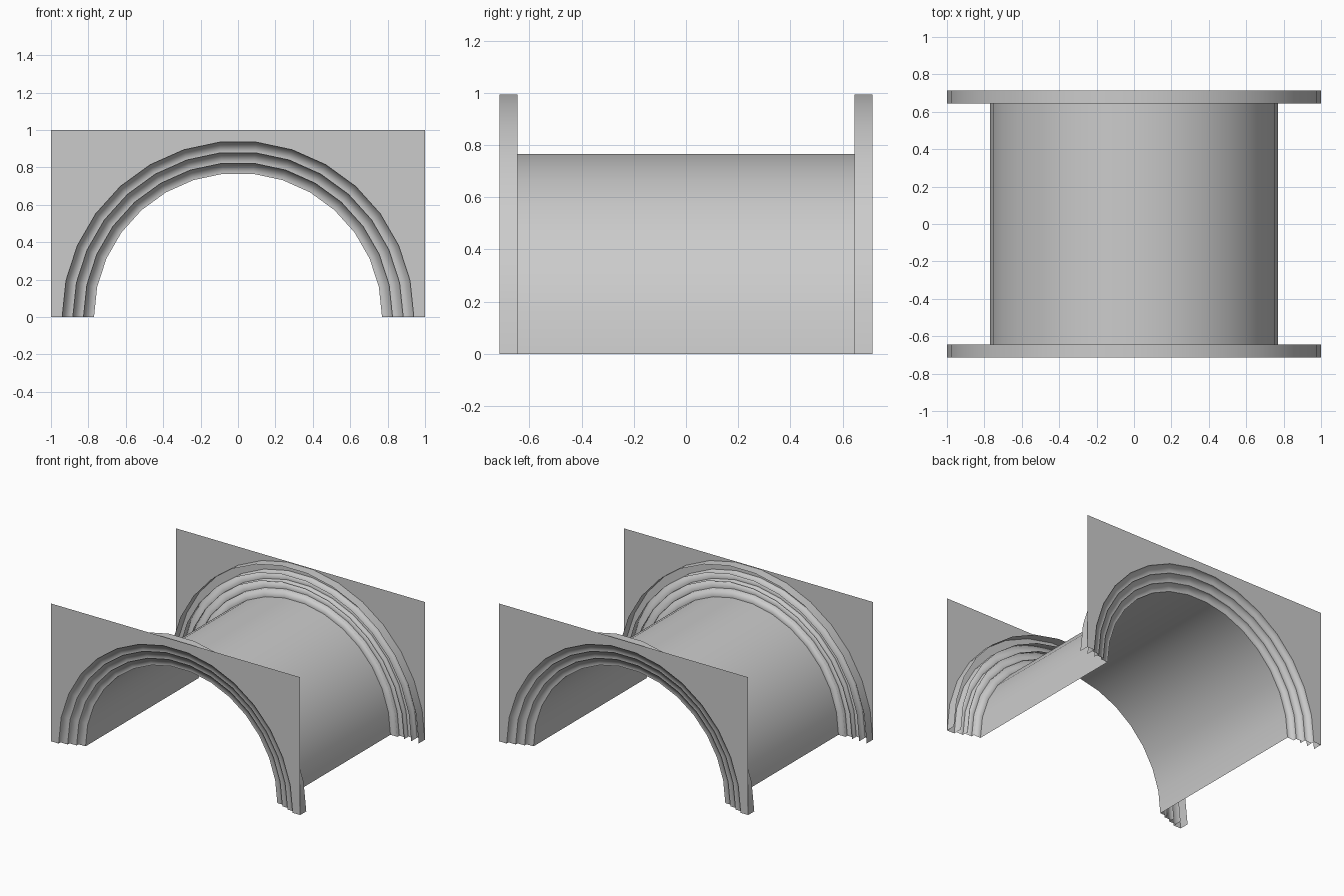
import bpy
import bmesh
from math import cos, sin, pi, radians

if "Cube" in bpy.data.objects:
    bpy.data.objects.remove(bpy.data.objects["Cube"])

SEGMENTS = 15
FRONT, BACK = -0.715, -0.645      # depth range of the front portal
STEP = 0.022                      # recess of each successive arch band
RADII = [1.0, 0.94, 0.883, 0.826, 0.77]


def arc(r, y):
    return [(r * cos(pi * i / SEGMENTS), y, r * sin(pi * i / SEGMENTS))
            for i in range(SEGMENTS + 1)]


def strip(bm, a, b):
    """Bridge two matching rows of points with quads."""
    va = [bm.verts.new(p) for p in a]
    vb = [bm.verts.new(p) for p in b]
    for i in range(len(a) - 1):
        bm.faces.new((va[i], va[i + 1], vb[i + 1], vb[i]))


def finish(bm, name, mirror=True, smooth=True):
    bmesh.ops.remove_doubles(bm, verts=bm.verts, dist=0.0005)
    mesh = bpy.data.meshes.new(name)
    bm.to_mesh(mesh)
    bm.free()
    obj = bpy.data.objects.new(name, mesh)
    bpy.context.collection.objects.link(obj)
    if mirror:
        mod = obj.modifiers.new("both_ends", 'MIRROR')
        mod.use_axis = (False, True, False)
        mod.use_mirror_merge = False
    if smooth:
        bpy.ops.object.select_all(action='DESELECT')
        obj.select_set(True)
        bpy.context.view_layer.objects.active = obj
        bpy.ops.object.shade_smooth_by_angle(angle=radians(30))
    return obj


# square end wall with the arched opening
bm = bmesh.new()
outline = [(-1, FRONT, 0), (-1, FRONT, 1), (1, FRONT, 1), (1, FRONT, 0)]
outline += arc(RADII[1], FRONT)
bm.faces.new([bm.verts.new(p) for p in outline])
finish(bm, "end_wall", smooth=False)

# outer collar behind the wall
bm = bmesh.new()
strip(bm, arc(RADII[0], FRONT), arc(RADII[0], BACK))
finish(bm, "outer_collar")

# recessed arch bands: each has a reveal running back and a flat face
for k in range(1, 4):
    y_outer = FRONT + STEP * (k - 1)
    y_face = FRONT + STEP * k
    bm = bmesh.new()
    strip(bm, arc(RADII[k], y_outer), arc(RADII[k], y_face))
    strip(bm, arc(RADII[k], y_face), arc(RADII[k], BACK))
    strip(bm, arc(RADII[k], y_face), arc(RADII[k + 1], y_face))
    finish(bm, f"arch_band_{k}")

# vault running between the two ends
bm = bmesh.new()
y_vault = FRONT + STEP * 3
strip(bm, arc(RADII[4], -y_vault), arc(RADII[4], y_vault))
finish(bm, "vault", mirror=False)
